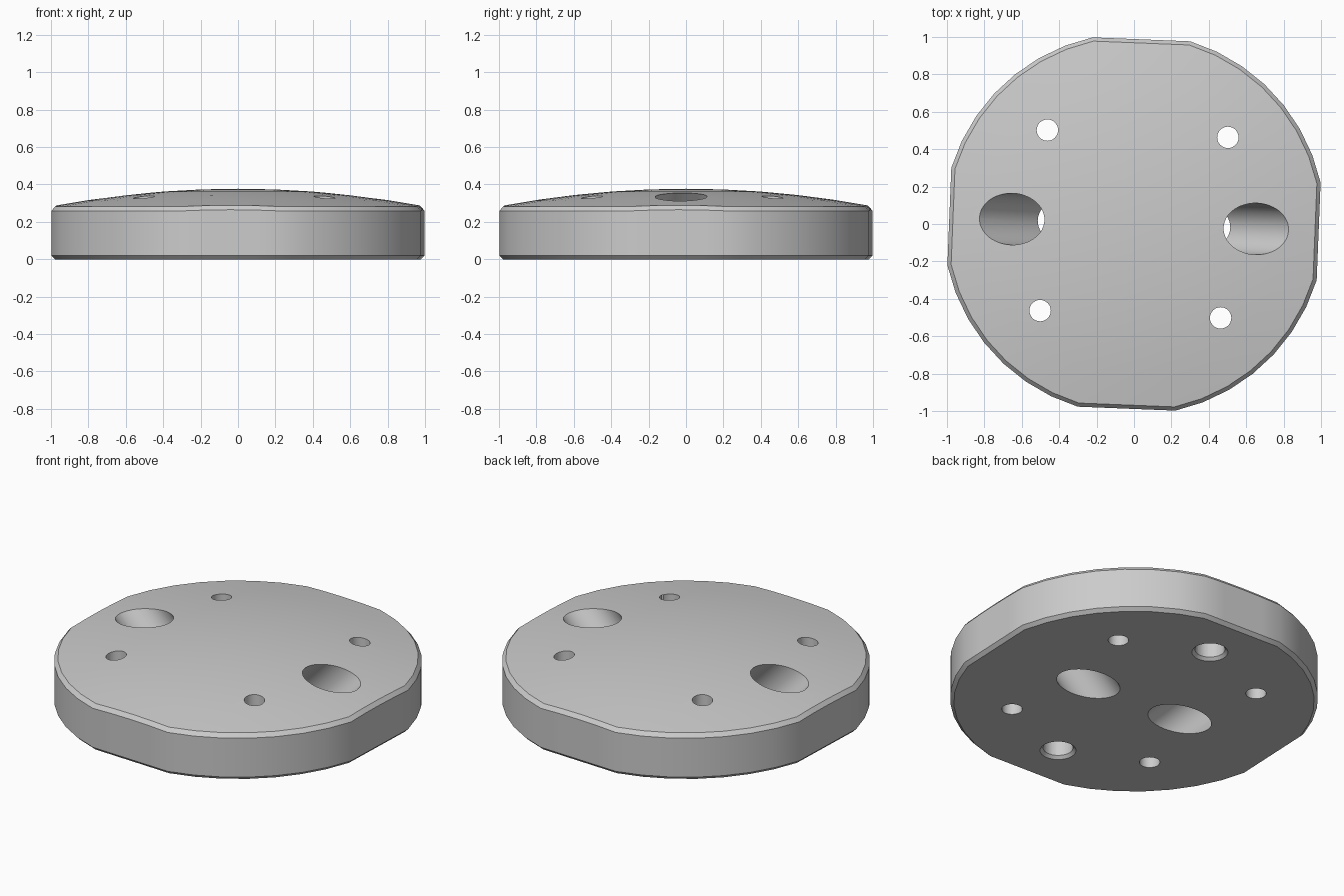
import bpy, bmesh, math
from mathutils import Matrix, Vector

cube = bpy.data.objects.get("Cube")
if cube:
    bpy.data.objects.remove(cube)

TURN = math.radians(-2.3)   # whole plate is slightly turned
RADIUS, FLAT = 1.022, 0.988
DOME_TOP, DOME_R = 0.377, 5.3
CHAMFER = 0.02

grey = bpy.data.materials.new("light_grey")
grey.use_nodes = True
grey.diffuse_color = (0.6, 0.6, 0.6, 1)
grey.node_tree.nodes["Principled BSDF"].inputs["Base Color"].default_value = grey.diffuse_color


def dome(p):
    return DOME_TOP - p.length_squared / (2 * DOME_R)


def outline():
    """Circle with four flats, as 2D points."""
    a = math.acos(FLAT / RADIUS)
    points = []
    for quarter in range(4):
        rot = Matrix.Rotation(quarter * math.pi / 2 + TURN, 2)
        half = RADIUS * math.sin(a)
        side = [Vector((FLAT, half * (i / 2 - 1))) for i in range(4)]
        step = (math.pi / 2 - 2 * a) / 7
        arc = [RADIUS * Vector((math.cos(a + i * step), math.sin(a + i * step))) for i in range(7)]
        points += [rot @ p for p in side + arc]
    return points


def make_object(name, bm):
    bmesh.ops.recalc_face_normals(bm, faces=bm.faces)
    mesh = bpy.data.meshes.new(name)
    bm.to_mesh(mesh)
    bm.free()
    mesh.materials.append(grey)
    obj = bpy.data.objects.new(name, mesh)
    bpy.context.collection.objects.link(obj)
    return obj


def make_plate():
    bm = bmesh.new()
    shape = outline()

    def ring(scale, height):
        return [bm.verts.new((*(p * scale), height(p * scale))) for p in shape]

    rings = [ring(1 - CHAMFER, lambda p: 0),
             ring(1, lambda p: CHAMFER),
             ring(1, lambda p: dome(p) - CHAMFER)]
    rings += [ring(s, dome) for s in (1 - CHAMFER, 0.8, 0.6, 0.4, 0.2)]
    n = len(shape)
    for low, high in zip(rings, rings[1:]):
        for i in range(n):
            j = (i + 1) % n
            bm.faces.new((low[i], low[j], high[j], high[i]))
    bm.faces.new(rings[0])
    peak = bm.verts.new((0, 0, DOME_TOP))
    for i in range(n):
        bm.faces.new((rings[-1][i], rings[-1][(i + 1) % n], peak))
    return make_object("plate", bm)


def cut(target, name, x, y, r1, r2, z1, z2, tilt=0.0):
    """Bore a round or tapered hole; the tilt pivots about (x, y, 0)."""
    bm = bmesh.new()
    place = (Matrix.Rotation(TURN, 4, 'Z') @ Matrix.Translation((x, y, 0))
             @ Matrix.Rotation(tilt, 4, 'Y') @ Matrix.Translation((0, 0, (z1 + z2) / 2)))
    bmesh.ops.create_cone(bm, cap_ends=True, segments=48, radius1=r1, radius2=r2,
                          depth=z2 - z1, matrix=place)
    cutter = make_object(name, bm)
    cutter.hide_render = True
    mod = target.modifiers.new(name, 'BOOLEAN')
    mod.operation, mod.solver, mod.object = 'DIFFERENCE', 'EXACT', cutter
    bpy.context.view_layer.objects.active = target
    bpy.ops.object.modifier_apply(modifier=name)
    bpy.data.objects.remove(cutter)


plate = make_plate()
for sx in (-1, 1):
    # Straight screw holes
    for sy in (-1, 1):
        cut(plate, "screw_hole", 0.483 * sx, 0.483 * sy, 0.057, 0.057, -0.2, 0.6)
    # Slanted ports running inward towards the underside
    cut(plate, "slanted_port", 0.32 * sx, 0, 0.138, 0.138, -0.5, 1, math.pi / 4 * sx)
    # Blind sockets with chamfered mouths in the underside
    cut(plate, "socket", 0, 0.69 * sx, 0.083, 0.083, -0.1, 0.2)
    cut(plate, "socket_chamfer", 0, 0.69 * sx, 0.12, 0.08, -0.02, 0.02)

bpy.ops.object.select_all(action='DESELECT')
plate.select_set(True)
bpy.context.view_layer.objects.active = plate
bpy.ops.object.shade_smooth_by_angle(angle=math.radians(25))
